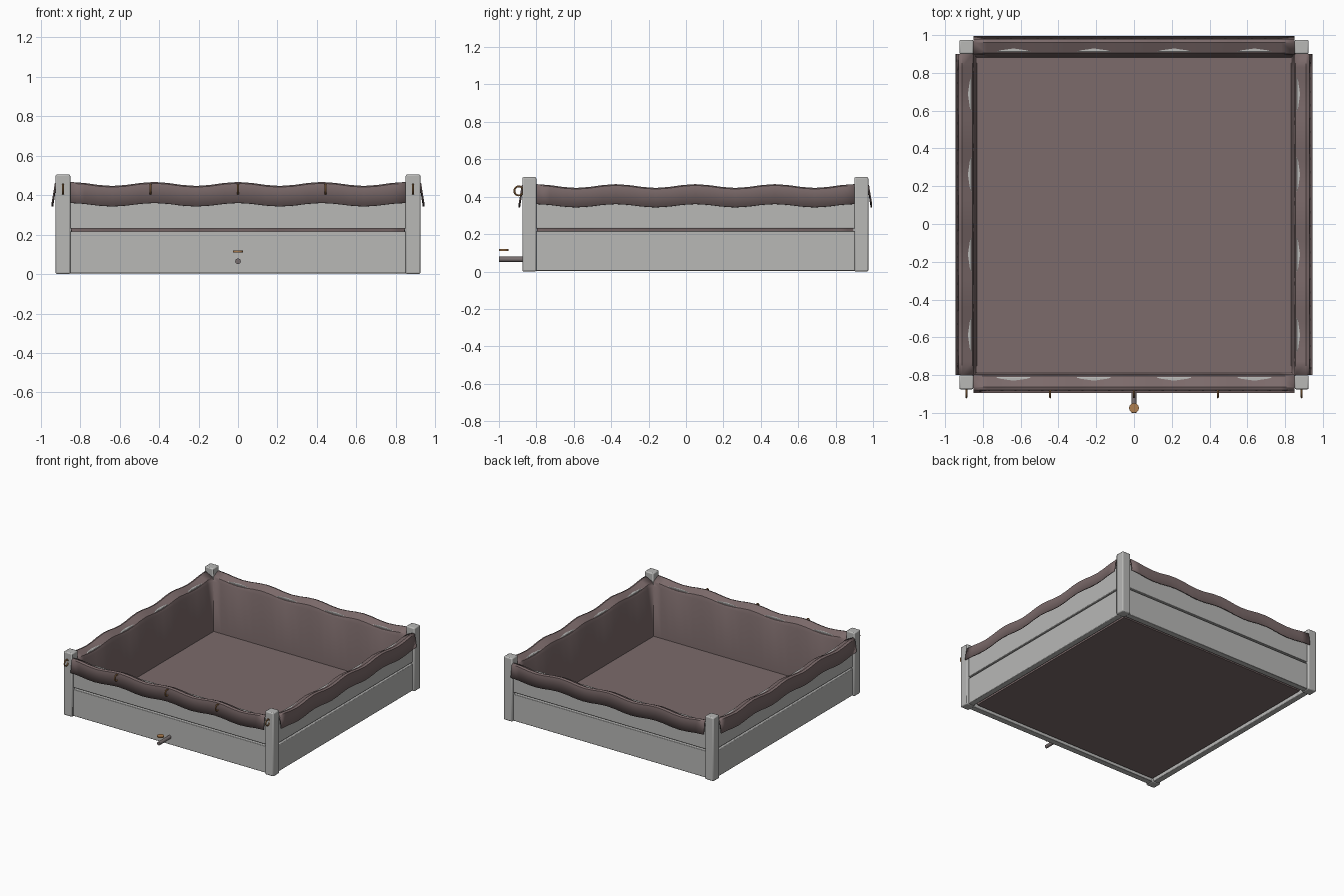
import bpy, bmesh, math
from mathutils import Matrix, Vector

if "Cube" in bpy.data.objects:
    bpy.data.objects.remove(bpy.data.objects["Cube"])

CY = 0.05            # centre of the square box in y


def material(name, rgb):
    m = bpy.data.materials.new(name)
    m.diffuse_color = (*rgb, 1)
    m.use_nodes = True
    m.node_tree.nodes["Principled BSDF"].inputs["Base Color"].default_value = m.diffuse_color
    return m


WOOD = material("pale grey wood", (0.48, 0.48, 0.47))
CLOTH = material("brown liner", (0.20, 0.145, 0.145))
BRONZE = material("bronze", (0.42, 0.21, 0.08))
PIPE = material("dark pipe", (0.19, 0.16, 0.16))


def finish(ob, name, mat, smooth=True):
    ob.name = name
    ob.data.materials.clear()
    ob.data.materials.append(mat)
    if smooth:
        bpy.ops.object.select_all(action='DESELECT')
        ob.select_set(True)
        bpy.context.view_layer.objects.active = ob
        bpy.ops.object.shade_smooth_by_angle(angle=math.radians(35))
    return ob


def box(name, lo, hi, mat, bevel):
    lo, hi = Vector(lo), Vector(hi)
    bpy.ops.mesh.primitive_cube_add(size=1, location=(0, 0, 0))
    ob = bpy.context.object
    s = hi - lo
    ob.data.transform(Matrix.Translation((lo + hi) / 2) @ Matrix.Diagonal((*s, 1)))
    if bevel:
        b = ob.modifiers.new("bevel", 'BEVEL')
        b.width, b.segments = bevel, 2
    return finish(ob, name, mat)


# corner posts
for sx in (-1, 1):
    for sy in (-1, 1):
        x, y = sx * 0.8875, CY + sy * 0.8875
        box("corner_post", (x - 0.0375, y - 0.0375, 0), (x + 0.0375, y + 0.0375, 0.505), WOOD, 0.008)

# two stacked planks on each side
for k in range(4):
    turn = Matrix.Translation((0, CY, 0)) @ Matrix.Rotation(k * math.pi / 2, 4, 'Z')
    for name, z0, z1 in (("lower_plank", 0.004, 0.217), ("upper_plank", 0.230, 0.4315)):
        box(name, (-0.86, -0.908, z0), (0.86, -0.860, z1), WOOD, 0.004).data.transform(turn)

# liner: floor plus four sides that rise, fold over the planks and hang in waves
# rows are distance from centre, half length, height, wave height
ROWS = [(0.835, 0.835, 0.015, 0), (0.850, 0.850, 0.405, 0), (0.858, 0.850, 0.427, 0.010),
        (0.912, 0.850, 0.453, 0.010), (0.926, 0.850, 0.448, 0.010), (0.941, 0.850, 0.352, 0.009)]
N = 24
bm = bmesh.new()
for k in range(4):
    turn = Matrix.Translation((0, CY, 0)) @ Matrix.Rotation(k * math.pi / 2, 4, 'Z')
    grid = []
    for d, half, z, amp in ROWS:
        row = []
        for i in range(N + 1):
            t = i / N
            wave = amp * math.cos(t * 8 * math.pi)
            row.append(bm.verts.new(turn @ Vector(((2 * t - 1) * half, -d, z + wave))))
        grid.append(row)
    for a, b in zip(grid, grid[1:]):
        for i in range(N):
            bm.faces.new((a[i], b[i], b[i + 1], a[i + 1]))
bmesh.ops.remove_doubles(bm, verts=bm.verts, dist=0.0005)
rim = [e for e in bm.edges if e.is_boundary and all(abs(v.co.z - 0.015) < 1e-4 for v in e.verts)]
bmesh.ops.contextual_create(bm, geom=rim)
bmesh.ops.recalc_face_normals(bm, faces=bm.faces)
me = bpy.data.meshes.new("liner")
bm.to_mesh(me)
bm.free()
liner = bpy.data.objects.new("liner", me)
bpy.context.collection.objects.link(liner)
sol = liner.modifiers.new("thickness", 'SOLIDIFY')
sol.thickness, sol.offset = 0.008, 0
finish(liner, "liner", CLOTH)

# tie rings along the front
for x in (-0.8875, -0.444, 0, 0.444, 0.8875):
    bpy.ops.mesh.primitive_torus_add(major_radius=0.024, minor_radius=0.005, major_segments=20,
                                     minor_segments=8, location=(x, -0.894, 0.431),
                                     rotation=(0, math.pi / 2, 0))
    finish(bpy.context.object, "tie_ring", BRONZE)

# drain pipe and its round tap handle
bpy.ops.mesh.primitive_cylinder_add(vertices=12, radius=0.014, depth=0.14,
                                    location=(0, -0.93, 0.065), rotation=(math.pi / 2, 0, 0))
finish(bpy.context.object, "drain_pipe", PIPE)
bpy.ops.mesh.primitive_cylinder_add(vertices=16, radius=0.026, depth=0.009, location=(0, -0.974, 0.115))
finish(bpy.context.object, "tap_handle", BRONZE)
